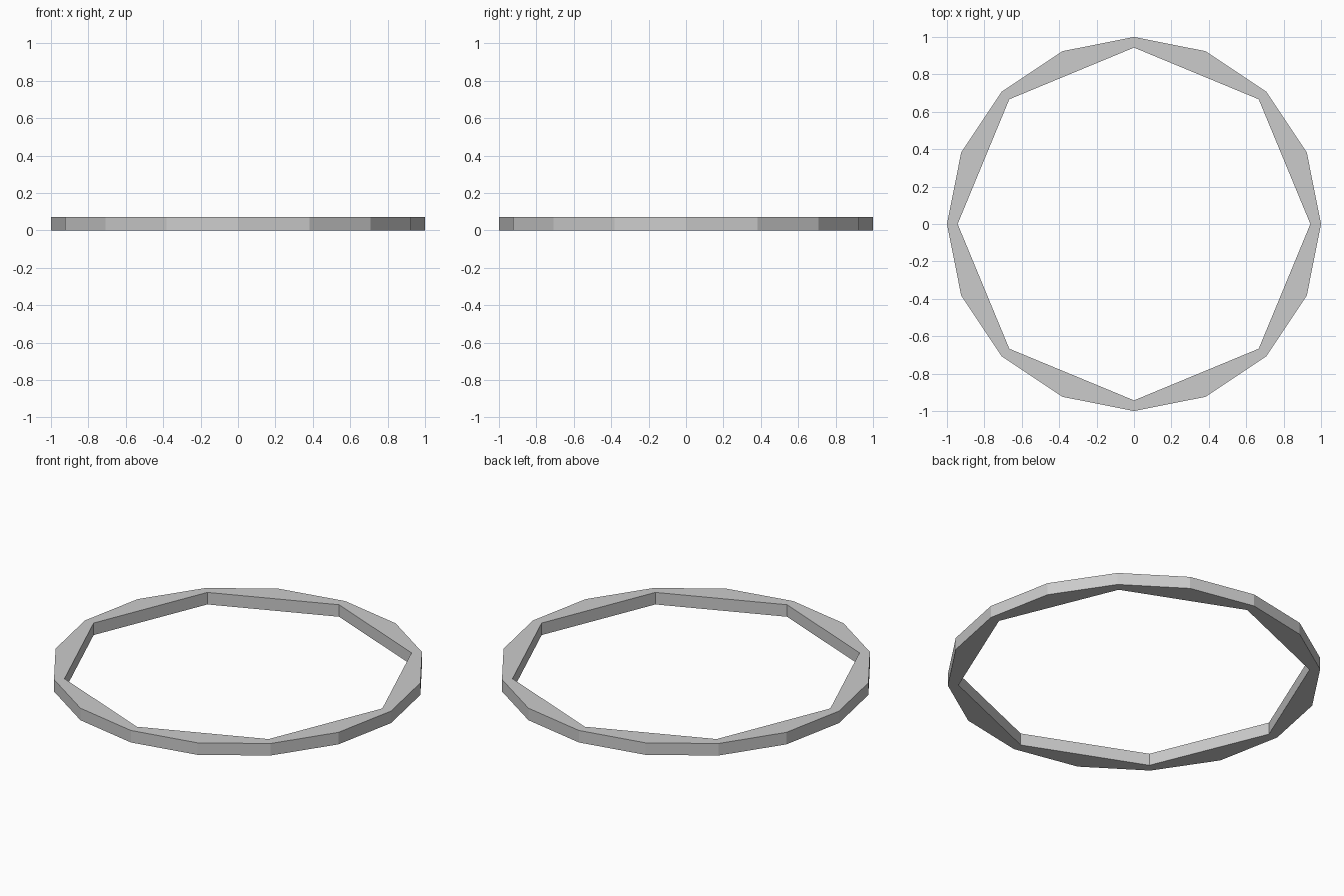
import bpy, bmesh
from math import sin, cos, pi

if "Cube" in bpy.data.objects:
    bpy.data.objects.remove(bpy.data.objects["Cube"])

HEIGHT = 0.071
OUTER_R, INNER_R = 1.0, 0.943
OUTER_N, INNER_N = 16, 8

bm = bmesh.new()


def loop(radius, count, z):
    return [bm.verts.new((radius * cos(2 * pi * i / count),
                          radius * sin(2 * pi * i / count), z)) for i in range(count)]


# sixteen-sided outside, eight-sided opening
out_low, out_top = loop(OUTER_R, OUTER_N, 0), loop(OUTER_R, OUTER_N, HEIGHT)
in_low, in_top = loop(INNER_R, INNER_N, 0), loop(INNER_R, INNER_N, HEIGHT)

# outer wall
for i in range(OUTER_N):
    j = (i + 1) % OUTER_N
    bm.faces.new((out_low[i], out_low[j], out_top[j], out_top[i]))

# inner wall, plus one flat top and bottom face per opening side
for i in range(INNER_N):
    j = (i + 1) % INNER_N
    a, b, c = 2 * i, 2 * i + 1, (2 * i + 2) % OUTER_N
    bm.faces.new((in_low[j], in_low[i], in_top[i], in_top[j]))
    bm.faces.new((out_top[a], out_top[b], out_top[c], in_top[j], in_top[i]))
    bm.faces.new((in_low[i], in_low[j], out_low[c], out_low[b], out_low[a]))

mesh = bpy.data.meshes.new("flat_ring")
bm.to_mesh(mesh)
bm.free()
ring = bpy.data.objects.new("flat_ring", mesh)
bpy.context.collection.objects.link(ring)
